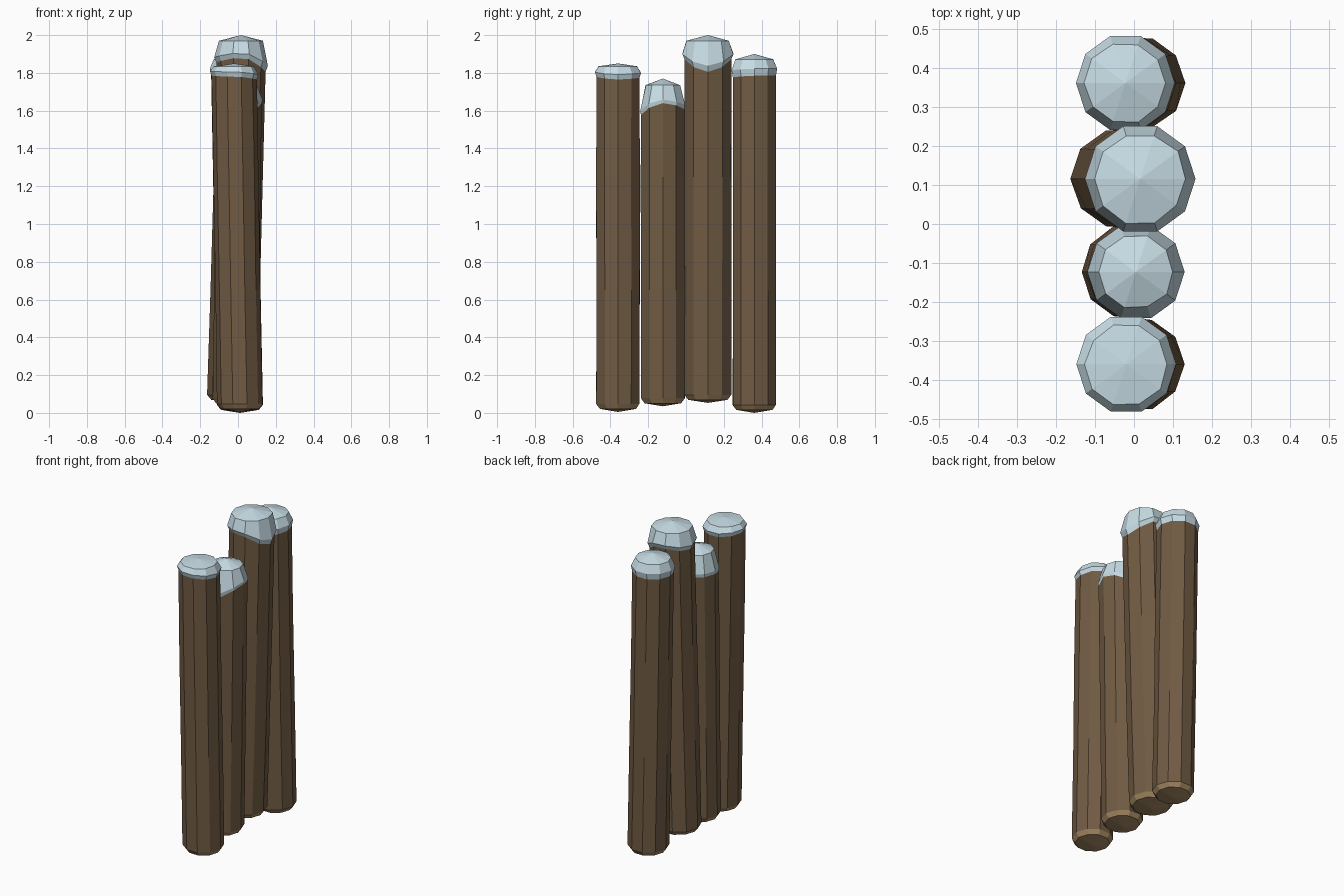
import bpy, bmesh, math, random

if "Cube" in bpy.data.objects:
    bpy.data.objects.remove(bpy.data.objects["Cube"])

random.seed(4)
SIDES = 10


def material(name, rgb):
    m = bpy.data.materials.new(name)
    m.diffuse_color = (*rgb, 1)
    m.use_nodes = True
    m.node_tree.nodes["Principled BSDF"].inputs["Base Color"].default_value = m.diffuse_color
    return m


bark = material("bark brown", (0.165, 0.105, 0.057))
cut = material("cut wood tan", (0.38, 0.25, 0.125))
snow = material("snow blue white", (0.57, 0.72, 0.78))


def ring(bm, cx, cy, r, z, jitter=0.0):
    """Ten-sided ring; z is a function of angle."""
    out = []
    for i in range(SIDES):
        a = 2 * math.pi * i / SIDES
        rr = r + random.uniform(-jitter, jitter)
        out.append(bm.verts.new((cx + rr * math.cos(a), cy + rr * math.sin(a), z(a))))
    return out


def bridge(bm, low, high, mat=0):
    for i in range(SIDES):
        j = (i + 1) % SIDES
        bm.faces.new((low[i], low[j], high[j], high[i])).material_index = mat


def fan(bm, loop, point, mat=0):
    tip = bm.verts.new(point)
    for i in range(SIDES):
        bm.faces.new((loop[i], loop[(i + 1) % SIDES], tip)).material_index = mat


def finish(bm, name, mats):
    bmesh.ops.recalc_face_normals(bm, faces=bm.faces)
    me = bpy.data.meshes.new(name)
    bm.to_mesh(me)
    bm.free()
    for m in mats:
        me.materials.append(m)
    bpy.context.collection.objects.link(bpy.data.objects.new(name, me))


def flat(z):
    return lambda a: z


def post(n, y, r, x0, x1, z0, lip_z, waves, rim, shoulder, top, r_rim, r_top):
    # wavy lower edge of the snow: offsets towards +x, -x, +y, -y
    def lip(a, k=1.0, dz=0.0):
        c, s = math.cos(a), math.sin(a)
        px, nx, py, ny = waves
        return lip_z + dz + k * (px * max(c, 0) ** 2 + nx * max(-c, 0) ** 2
                                 + py * max(s, 0) ** 2 + ny * max(-s, 0) ** 2)

    def cx(z):
        return x0 + (x1 - x0) * z / lip_z

    # log: pointed cut end, chamfer, long bark sides
    bm = bmesh.new()
    end = ring(bm, x0, y, r * 0.84, flat(z0 + 0.016))
    prev = ring(bm, x0, y, r, flat(z0 + 0.043), 0.002)
    fan(bm, end, (x0, y, z0), 1)
    bridge(bm, end, prev, 1)
    for z in (0.65, 1.25):
        nxt = ring(bm, cx(z), y, r, flat(z), 0.002)
        bridge(bm, prev, nxt)
        prev = nxt
    nxt = ring(bm, x1, y, r, lip)
    bridge(bm, prev, nxt)
    finish(bm, f"log_{n}", [bark, cut])

    # snow cap: overhanging lip, rim, shoulder, low peak
    bm = bmesh.new()
    low = ring(bm, x1, y, r, lip)
    mid = ring(bm, x1, y, r_rim, lambda a: lip(a, 0.9, rim))
    high = ring(bm, x1, y, r_top, flat(shoulder), 0.003)
    bridge(bm, low, mid)
    bridge(bm, mid, high)
    fan(bm, high, (x1, y, top))
    finish(bm, f"snow_cap_{n}", [snow])


post(1, -0.36, 0.120, 0.010, -0.020, 0.005, 1.775, (-0.010, 0.01, 0, 0.005),
     0.025, 1.835, 1.85, 0.128, 0.106)
post(2, -0.123, 0.121, -0.015, 0.005, 0.035, 1.605, (0.035, 0.0, 0.0, -0.035),
     0.022, 1.735, 1.77, 0.125, 0.095)
post(3, 0.116, 0.130, -0.032, 0.016, 0.053, 1.88, (-0.075, -0.025, 0, 0),
     0.025, 1.97, 2.0, 0.142, 0.118)
post(4, 0.362, 0.120, 0.010, -0.022, 0.0, 1.775, (0.010, 0.01, 0.01, 0),
     0.038, 1.872, 1.90, 0.127, 0.104)
